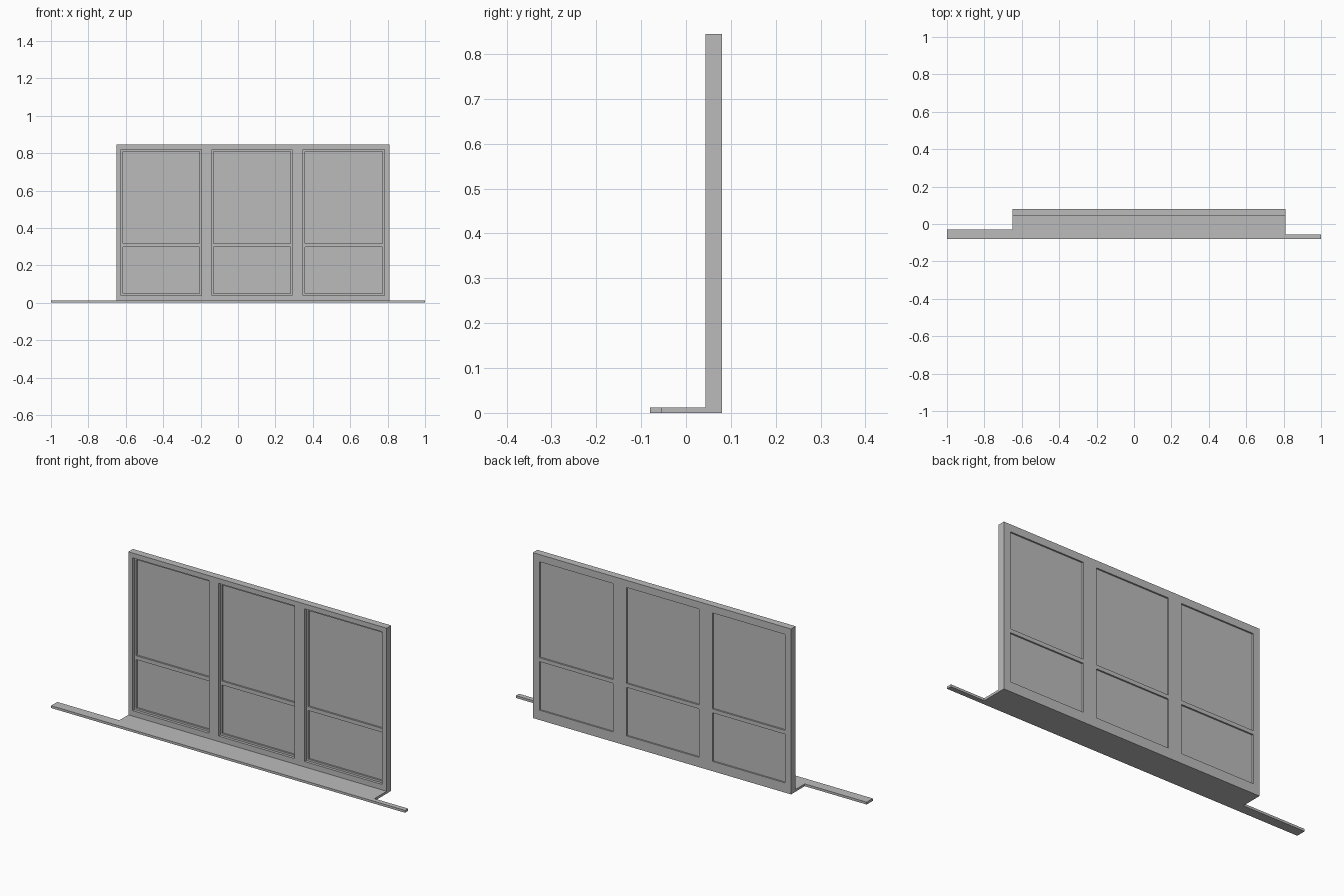
import bpy, bmesh

if "Cube" in bpy.data.objects:
    bpy.data.objects.remove(bpy.data.objects["Cube"])

grey = bpy.data.materials.new("light_grey")
grey.diffuse_color = (0.5, 0.5, 0.5, 1)
grey.use_nodes = True
grey.node_tree.nodes["Principled BSDF"].inputs["Base Color"].default_value = grey.diffuse_color


def add_box(bm, x, y, z):
    vs = bmesh.ops.create_cube(bm, size=1)["verts"]
    for v in vs:
        for i, (a, b) in enumerate((x, y, z)):
            v.co[i] = a if v.co[i] < 0 else b


def make_object(name, bm):
    bmesh.ops.recalc_face_normals(bm, faces=bm.faces)
    mesh = bpy.data.meshes.new(name)
    bm.to_mesh(mesh)
    bm.free()
    mesh.materials.append(grey)
    ob = bpy.data.objects.new(name, mesh)
    bpy.context.collection.objects.link(ob)
    return ob


def carve(target, boxes):
    # cut a set of separate boxes out of the target
    bm = bmesh.new()
    for b in boxes:
        add_box(bm, *b)
    cutter = make_object("cutter", bm)
    cutter.hide_render = True
    mod = target.modifiers.new("openings", "BOOLEAN")
    mod.operation, mod.solver, mod.object = "DIFFERENCE", "EXACT", cutter
    bpy.context.view_layer.objects.active = target
    bpy.ops.object.modifier_apply(modifier=mod.name)
    bpy.data.objects.remove(cutter)


# window frame slab
bm = bmesh.new()
add_box(bm, (-0.65, 0.81), (0.043, 0.08), (0, 0.845))
frame = make_object("window_frame", bm)

# three front reveals, then stepped sash openings on both sides of the glass
bays = [(-0.625, -0.195), (-0.14, 0.29), (0.347, 0.783)]
lights = [(0.05, 0.298), (0.318, 0.808)]
sash = [((a + 0.01, b - 0.01), z) for a, b in bays for z in lights]
carve(frame, [(bay, (0.0, 0.057), (0.04, 0.82)) for bay in bays])
carve(frame, [(x, (0.0, 0.066), z) for x, z in sash])
carve(frame, [(x, (0.072, 0.12), z) for x, z in sash])

# sill board with a narrow ear on each side
outline = [(-1, -0.08), (1, -0.08), (1, -0.055), (0.81, -0.055),
           (0.81, 0.043), (-0.65, 0.043), (-0.65, -0.03), (-1, -0.03)]
bm = bmesh.new()
face = bm.faces.new([bm.verts.new((x, y, 0)) for x, y in outline])
top = bmesh.ops.extrude_face_region(bm, geom=[face])["geom"]
bmesh.ops.translate(bm, vec=(0, 0, 0.012),
                    verts=[g for g in top if isinstance(g, bmesh.types.BMVert)])
make_object("window_sill", bm)
